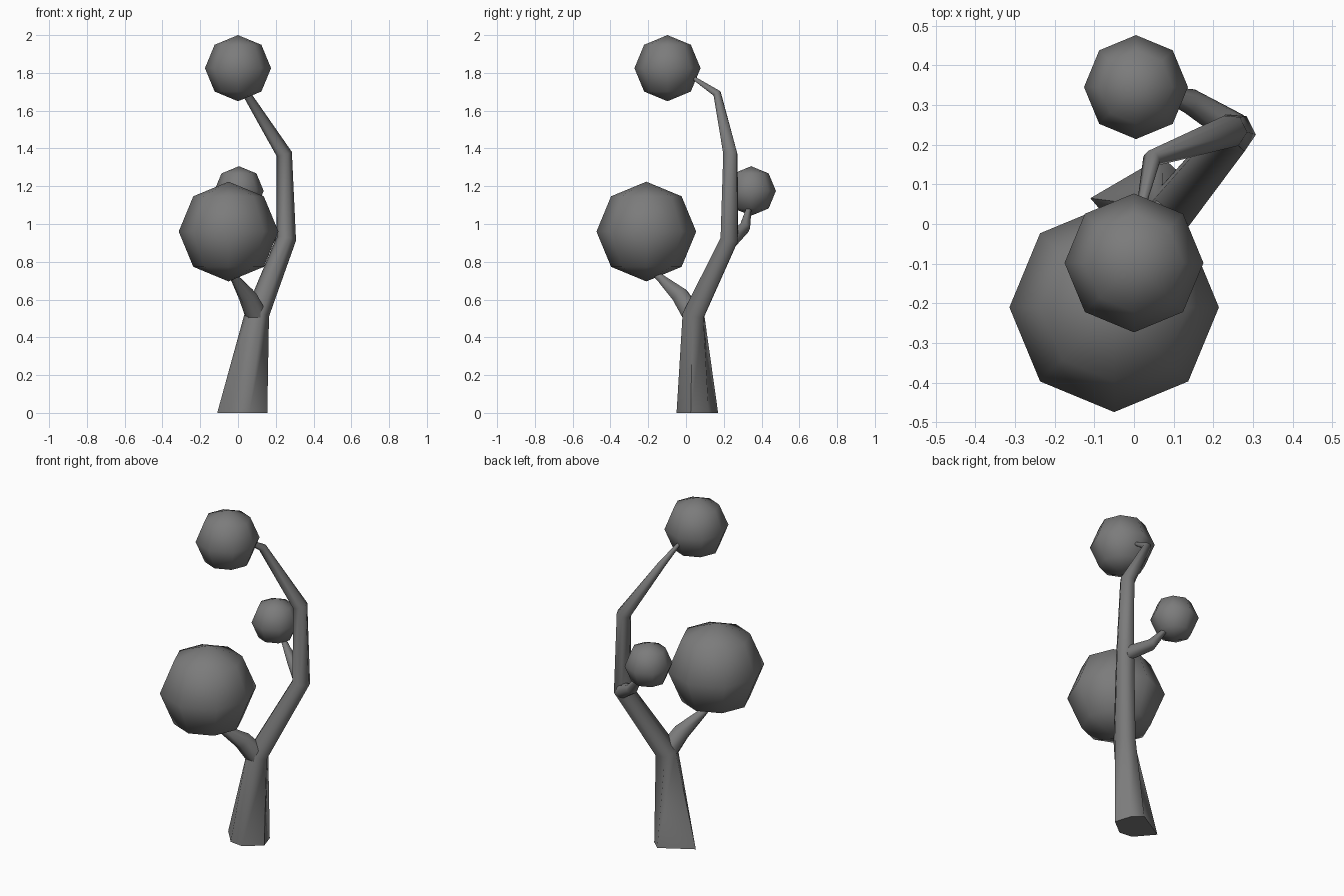
import bpy
import bmesh
import math
from mathutils import Vector

cube = bpy.data.objects.get("Cube")
if cube:
    bpy.data.objects.remove(cube, do_unlink=True)

# Single material
grey = bpy.data.materials.new("plain_grey")
grey.use_nodes = True
colour = (0.2, 0.2, 0.2, 1)
grey.diffuse_color = colour
grey.node_tree.nodes["Principled BSDF"].inputs["Base Color"].default_value = colour

SIDES = 6


def finish(name, bm, smooth_angle):
    bmesh.ops.recalc_face_normals(bm, faces=bm.faces)
    mesh = bpy.data.meshes.new(name)
    bm.to_mesh(mesh)
    bm.free()
    mesh.materials.append(grey)
    obj = bpy.data.objects.new(name, mesh)
    bpy.context.collection.objects.link(obj)
    bpy.ops.object.select_all(action="DESELECT")
    obj.select_set(True)
    bpy.context.view_layer.objects.active = obj
    bpy.ops.object.shade_smooth_by_angle(angle=math.radians(smooth_angle))


def limb(name, path, base=None):
    """Tapered tube through (x, y, z, radius) points, with an optional base outline."""
    points = [Vector(p[:3]) for p in path]
    bm = bmesh.new()
    rings = []
    if base:
        rings.append([bm.verts.new((x, y, 0)) for x, y in base])
    for i, centre in enumerate(points):
        before = points[max(i - 1, 0)]
        after = points[min(i + 1, len(points) - 1)]
        tangent = (after - centre).normalized() + (centre - before).normalized()
        if base and i == 0:
            tangent += Vector((0, 0, 1))
        tangent.normalize()
        across = Vector((-0.87, 0.05, 0))
        across = (across - tangent * across.dot(tangent)).normalized()
        side = tangent.cross(across)
        ring = []
        for k in range(SIDES):
            a = math.tau * k / SIDES
            ring.append(bm.verts.new(centre + path[i][3] * (across * math.cos(a) + side * math.sin(a))))
        rings.append(ring)
    for low, high in zip(rings, rings[1:]):
        for k in range(SIDES):
            n = (k + 1) % SIDES
            bm.faces.new((low[k], low[n], high[n], high[k]))
    bm.faces.new(rings[0])
    bm.faces.new(rings[-1])
    finish(name, bm, 65)


def foliage(name, centre, radius):
    bm = bmesh.new()
    bmesh.ops.create_uvsphere(bm, u_segments=8, v_segments=4, radius=radius)
    bmesh.ops.translate(bm, vec=centre, verts=bm.verts)
    finish(name, bm, 80)


# Trunk bending up into the tallest branch
limb("trunk",
     [(0.1, 0.04, 0.52, 0.065), (0.255, 0.23, 0.92, 0.053),
      (0.245, 0.235, 1.37, 0.042), (0.045, 0.165, 1.69, 0.023),
      (0.015, 0.03, 1.78, 0.01)],
     base=[(-0.11, 0.065), (-0.02, -0.04), (0.06, -0.05),
           (0.155, 0.025), (0.125, 0.12), (0.07, 0.17)])

# Side branches
limb("front_branch",
     [(0.1, 0.04, 0.51, 0.06), (0.05, -0.03, 0.62, 0.05),
      (-0.015, -0.13, 0.71, 0.025), (-0.05, -0.2, 0.77, 0.012)])
limb("back_branch",
     [(0.26, 0.235, 0.91, 0.045), (0.14, 0.31, 0.98, 0.032),
      (0.06, 0.335, 1.09, 0.014)])

# Leaf balls
foliage("front_leaf_ball", (-0.05, -0.21, 0.96), 0.264)
foliage("top_leaf_ball", (0, -0.098, 1.825), 0.175)
foliage("back_leaf_ball", (0.005, 0.345, 1.175), 0.131)
